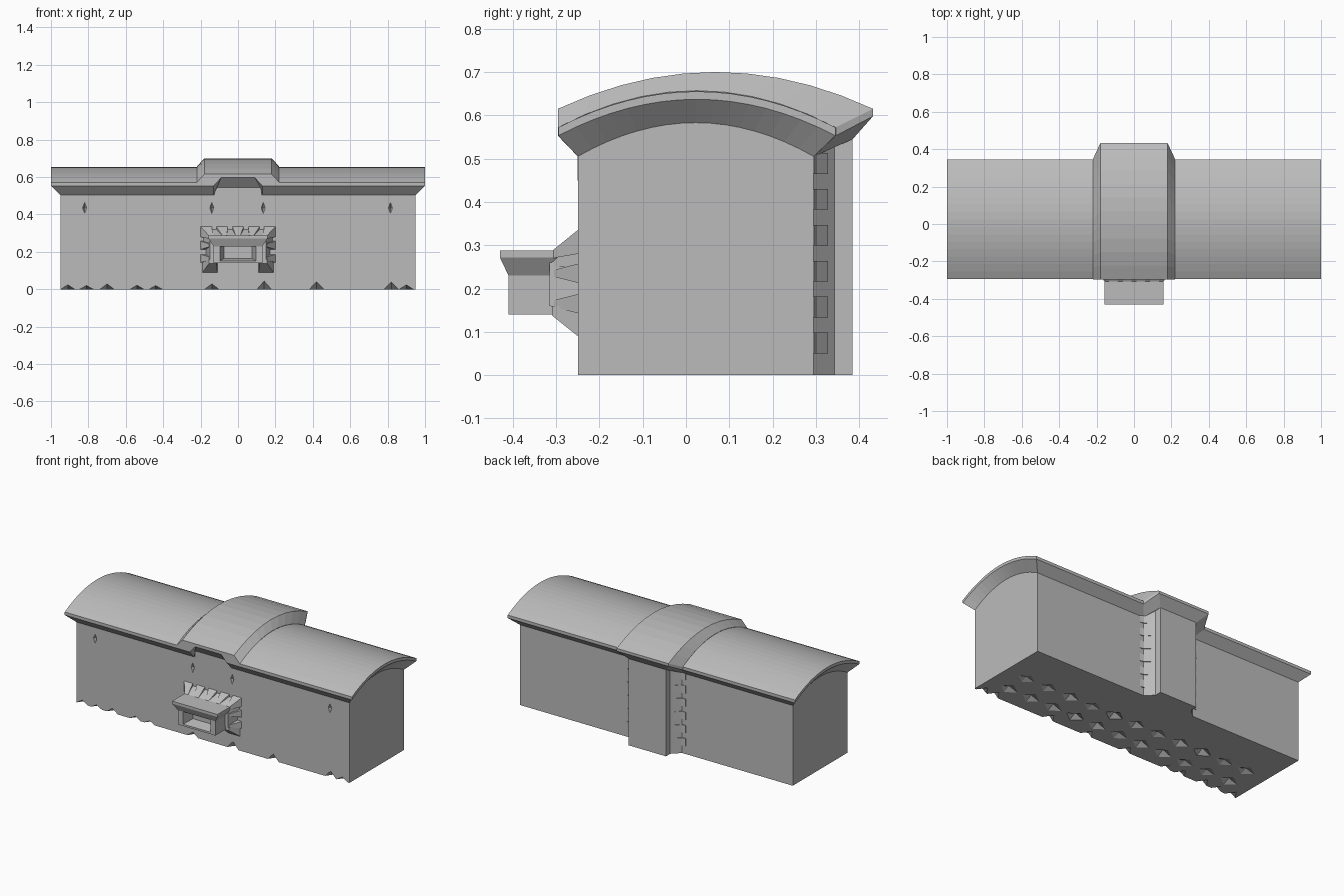
import bpy, bmesh, math, random
from mathutils import Vector, Matrix

if "Cube" in bpy.data.objects:
    bpy.data.objects.remove(bpy.data.objects["Cube"], do_unlink=True)

random.seed(4)
stone = bpy.data.materials.new("stone_grey")
stone.use_nodes = True
GREY = (0.5, 0.5, 0.5, 1)
stone.diffuse_color = GREY
stone.node_tree.nodes["Principled BSDF"].inputs["Base Color"].default_value = GREY


def finish(name, bm):
    bmesh.ops.recalc_face_normals(bm, faces=bm.faces[:])
    me = bpy.data.meshes.new(name)
    bm.to_mesh(me)
    bm.free()
    me.materials.append(stone)
    ob = bpy.data.objects.new(name, me)
    bpy.context.collection.objects.link(ob)
    return ob


def bridge(bm, rings):
    """Join consecutive closed loops of equal length with quads."""
    vs = [[bm.verts.new(p) for p in r] for r in rings]
    n = len(vs[0])
    for a, b in zip(vs, vs[1:]):
        for i in range(n):
            j = (i + 1) % n
            bm.faces.new((a[i], a[j], b[j], b[i]))
    return vs


def loft(name, rings):
    bm = bmesh.new()
    vs = bridge(bm, rings)
    bm.faces.new(vs[0])
    bm.faces.new(vs[-1])
    return finish(name, bm)


def arc(y0, y1, edge, top, n):
    return [(y0 + (y1 - y0) * i / n, edge + (top - edge) * (1 - (2 * i / n - 1) ** 2))
            for i in range(n + 1)]


def vault(name, rings, n=16):
    """Stack of perimeter loops (xa, xb, y0, y1, edge, top), capped by arched strips."""
    loops = []
    for xa, xb, *a in rings:
        pts = arc(*a, n)
        loops.append([(xa, y, z) for y, z in pts] + [(xb, y, z) for y, z in reversed(pts)])
    bm = bmesh.new()
    vs = bridge(bm, loops)
    for r in (vs[0], vs[-1]):
        for i in range(n):
            bm.faces.new((r[i], r[i + 1], r[2 * n - i], r[2 * n + 1 - i]))
    return finish(name, bm)


def rect(hx, y, z0, z1, cx=0):
    return [(cx - hx, y, z0), (cx + hx, y, z0), (cx + hx, y, z1), (cx - hx, y, z1)]


def box(name, cx, hx, y0, y1, z0, z1):
    return loft(name, [rect(hx, y0, z0, z1, cx), rect(hx, y1, z0, z1, cx)])


# Main hall with arched end walls
hall = vault("hall_walls", [(-0.95, 0.95, -0.25, 0.295, 0.505, 0.583),
                            (-0.95, 0.95, -0.25, 0.295, 0, 0)])

# Chips along the front foot and underside, and narrow slits high in the front wall
bm = bmesh.new()


def diamond(x, y, z, rx, ry, rz):
    m = Matrix.Translation((x, y, z)) @ Matrix.Diagonal((rx, ry, rz, 1))
    c = [m @ Vector(p) for p in ((1, 0, 0), (0, 1, 0), (-1, 0, 0), (0, -1, 0))]
    ring = [bm.verts.new(p) for p in c]
    for s in (1, -1):
        tip = bm.verts.new(m @ Vector((0, 0, s)))
        for i in range(4):
            bm.faces.new((ring[i], ring[(i + 1) % 4], tip))


for x in (-0.91, -0.81, -0.70, -0.54, -0.44, -0.14, 0.14, 0.42, 0.82, 0.90):
    diamond(x, -0.252, -0.002, 0.042, 0.06, random.uniform(0.02, 0.05))
for i in range(11):
    for y in (-0.13, 0.02):
        diamond(-0.8 + 0.16 * i, y, -0.002, 0.065, 0.05, random.uniform(0.015, 0.03))
for x in (-0.82, -0.14, 0.135, 0.815):
    diamond(x, -0.25, 0.435, 0.011, 0.02, 0.03)
cutter = finish("chip_cutter", bm)
cutter.hide_render = True
mod = hall.modifiers.new("chips", "BOOLEAN")
mod.operation = "DIFFERENCE"
mod.solver = "EXACT"
mod.object = cutter
bpy.context.view_layer.objects.active = hall
hall.select_set(True)
bpy.ops.object.modifier_apply(modifier=mod.name)
bpy.data.objects.remove(cutter, do_unlink=True)

# Two roof wings: curved top, thin lip, sloping cornice
for side, s in (("right", -1), ("left", 1)):
    vault(side + "_roof", [(0.13 * s, s, -0.295, 0.345, 0.572, 0.655),
                           (0.13 * s, s, -0.295, 0.345, 0.553, 0.637),
                           (0.13 * s, 0.95 * s, -0.25, 0.295, 0.505, 0.583)])

# Raised centre roof, lofted across from one flank to the other


def roof_column(s, outer):
    if outer:
        pts = [(s * 0.22, y, z) for y, z in arc(-0.296, 0.346, 0.572, 0.657, 10)]
        under = [(0.22, 0.346, 0.553), (0.18, 0.295, 0.505),
                 (0.13, -0.25, 0.505), (0.13, -0.296, 0.553)]
    else:
        pts = [(s * 0.18, y, z) for y, z in arc(-0.296, 0.432, 0.615, 0.70, 10)]
        under = [(0.18, 0.432, 0.598), (0.13, 0.385, 0.545),
                 (0.12, -0.25, 0.545), (0.09, -0.296, 0.597)]
    return pts + [(s * x, y, z) for x, y, z in under]


loft("centre_roof", [roof_column(-1, True), roof_column(-1, False),
                     roof_column(1, False), roof_column(1, True)])
box("centre_wall_head", 0, 0.125, -0.2505, 0.0, 0.45, 0.545)

# Rear projecting bay with angled flanks
half = [(0.18, 0.28), (0.18, 0.295), (0.13, 0.343), (0.13, 0.385)]
plan = half + [(-x, y) for x, y in reversed(half)]
loft("rear_bay", [[(x, y, z) for x, y in plan] for z in (0, 0.545)])

# Toothed corner stones beside the rear bay
for s in (-1, 1):
    for i in range(6):
        z = 0.05 + i * 0.083
        loft("corner_stone", [[(s * x, y, h) for x, y in
                               ((0.15, 0.29), (0.15, 0.328), (0.18, 0.302), (0.205, 0.297), (0.205, 0.29))]
                              for h in (z, z + 0.048)])

# Front window box with recessed opening
loft("window_box", [rect(0.13, -0.25, 0.14, 0.25), rect(0.13, -0.41, 0.14, 0.25),
                    rect(0.095, -0.41, 0.152, 0.24), rect(0.075, -0.34, 0.165, 0.23)])
# Canopy slab flaring outwards from the box
bm = bmesh.new()
bridge_rings = []
for hx, yf, z in ((0.13, -0.41, 0.23), (0.158, -0.43, 0.272), (0.158, -0.43, 0.288)):
    bridge_rings.append([(-hx, yf, z), (hx, yf, z), (hx, -0.25, z), (-hx, -0.25, z)])
bm.free()
loft("window_canopy", bridge_rings)

# Splayed surround: hood with toothed blocks, jambs and feet
loft("surround_hood", [rect(0.185, -0.25, 0.25, 0.32), rect(0.15, -0.31, 0.25, 0.286)])
for i in range(5):
    x = -0.17 + 0.085 * i
    loft("hood_tooth", [rect(0.03, -0.25, 0.28, 0.335, x), rect(0.012, -0.308, 0.27, 0.288, x * 0.85)])
for s in (-1, 1):
    loft("surround_jamb", [rect(0.03, -0.25, 0.14, 0.26, 0.14 * s), rect(0.015, -0.315, 0.16, 0.26, 0.135 * s)])
    for z in (0.165, 0.235):
        loft("jamb_tooth", [rect(0.03, -0.25, z - 0.022, z + 0.022, 0.17 * s),
                            rect(0.012, -0.305, z - 0.008, z + 0.008, 0.142 * s)])
    loft("surround_foot", [rect(0.04, -0.25, 0.09, 0.16, 0.15 * s), rect(0.02, -0.31, 0.138, 0.16, 0.135 * s)])
